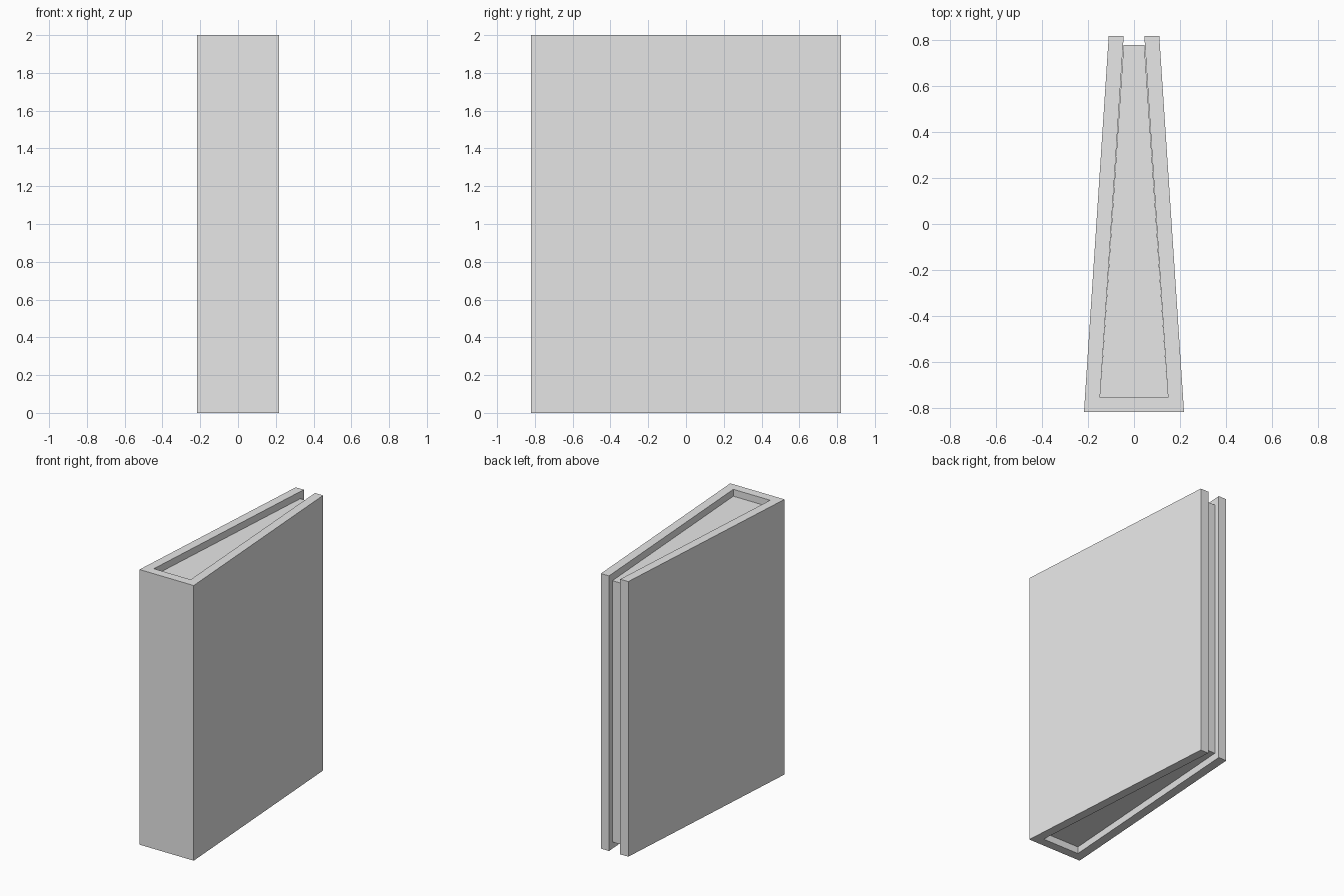
import bpy
import bmesh

cube = bpy.data.objects.get("Cube")
if cube:
    bpy.data.objects.remove(cube, do_unlink=True)

grey = bpy.data.materials.new("plain_grey")
grey.use_nodes = True
colour = (0.8, 0.8, 0.8, 1)
grey.diffuse_color = colour
grey.node_tree.nodes["Principled BSDF"].inputs["Base Color"].default_value = colour


def prism(name, outline, bottom, top):
    """Extrude a flat outline upward into a solid part."""
    bm = bmesh.new()
    base = bm.faces.new([bm.verts.new((x, y, bottom)) for x, y in outline])
    grown = bmesh.ops.extrude_face_region(bm, geom=[base])["geom"]
    for v in grown:
        if isinstance(v, bmesh.types.BMVert):
            v.co.z = top
    bmesh.ops.recalc_face_normals(bm, faces=bm.faces)
    mesh = bpy.data.meshes.new(name)
    bm.to_mesh(mesh)
    bm.free()
    mesh.materials.append(grey)
    obj = bpy.data.objects.new(name, mesh)
    bpy.context.collection.objects.link(obj)
    return obj


def mirrored(half):
    """Complete a right-hand half outline with its mirror image."""
    return half + [(-x, y) for x, y in reversed(half)]


HEIGHT = 2.0
PAGE_INSET = 0.05

# Wrap-around cover: spine at the front, open at the back
prism("cover", mirrored([(0.218, -0.82), (0.11, 0.82), (0.045, 0.82), (0.148, -0.755)]),
      0, HEIGHT)

# Wedge of pages, set in from the cover's top, bottom and open edge
prism("pages", mirrored([(0.148, -0.755), (0.045, 0.78)]),
      PAGE_INSET, HEIGHT - PAGE_INSET)
